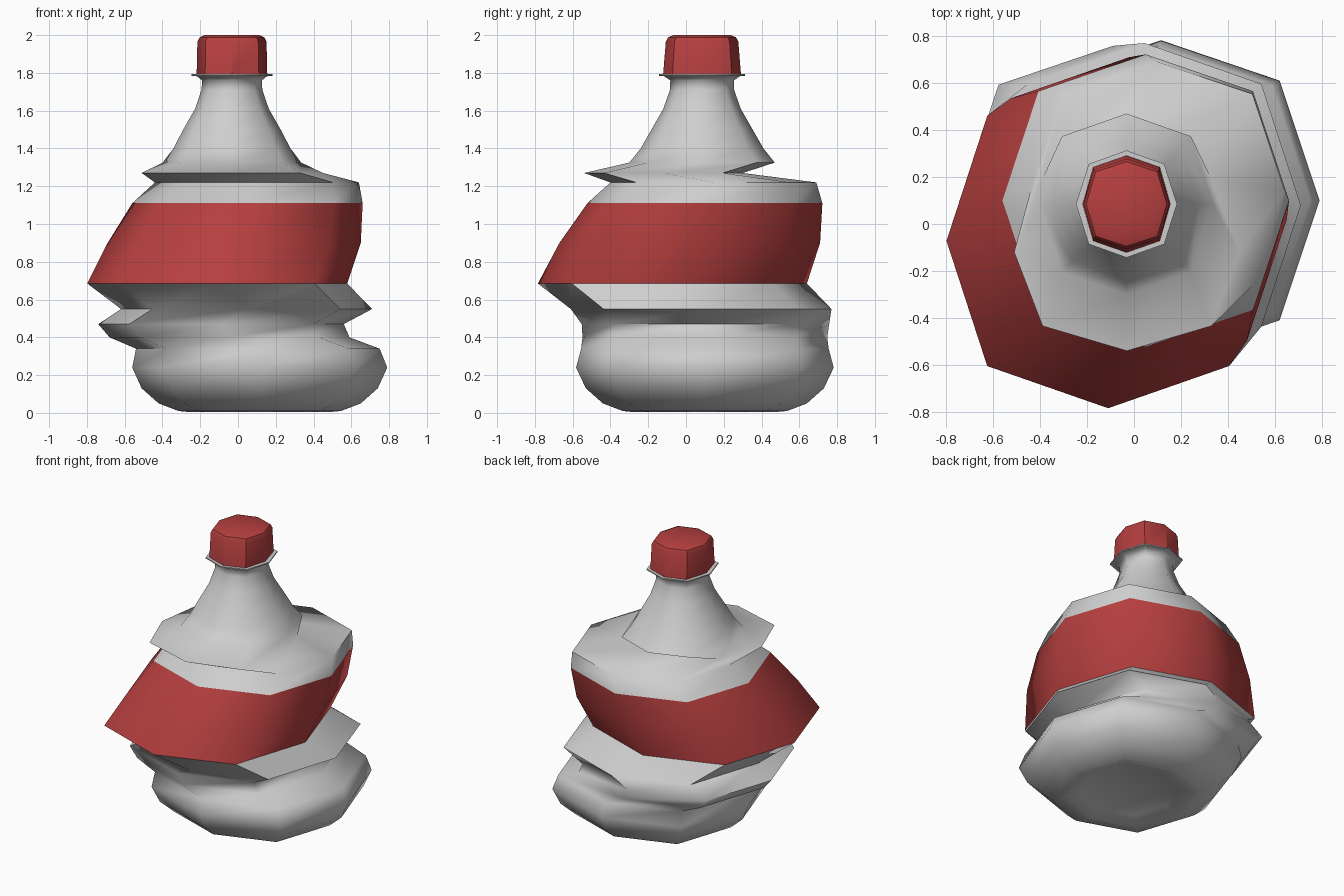
import bpy, bmesh, math

if "Cube" in bpy.data.objects:
    bpy.data.objects.remove(bpy.data.objects["Cube"])

def material(name, rgb):
    m = bpy.data.materials.new(name)
    m.diffuse_color = (*rgb, 1)
    m.use_nodes = True
    m.node_tree.nodes["Principled BSDF"].inputs["Base Color"].default_value = m.diffuse_color
    return m

GREY = material("pale grey plastic", (0.62, 0.62, 0.62))
RED = material("red", (0.47, 0.05, 0.05))

# slightly squared octagon: corner points lie a little outside the circle
def ring(z, cx, cy, rx, ry, d=0.748):
    unit = [(1, 0), (d, d), (0, 1), (-d, d), (-1, 0), (-d, -d), (0, -1), (d, -d)]
    return [(cx + rx * u, cy + ry * v, z) for u, v in unit]

def loft(name, rings, mat, angle, bottom=None, top=None, d=0.748):
    """Skin a stack of rings; bottom / top are optional centre points closing the ends."""
    bm = bmesh.new()
    loops = [[bm.verts.new(p) for p in ring(*r, d)] for r in rings]
    for a, b in zip(loops, loops[1:]):
        for i in range(8):
            j = (i + 1) % 8
            bm.faces.new((a[i], a[j], b[j], b[i]))
    for loop, centre, flip in ((loops[0], bottom, True), (loops[-1], top, False)):
        if centre:
            c = bm.verts.new(centre)
            for i in range(8):
                f = (loop[i], loop[(i + 1) % 8], c)
                bm.faces.new(f[::-1] if flip else f)
    me = bpy.data.meshes.new(name)
    bm.to_mesh(me)
    bm.free()
    me.materials.append(mat)
    ob = bpy.data.objects.new(name, me)
    bpy.context.collection.objects.link(ob)
    bpy.ops.object.select_all(action='DESELECT')
    ob.select_set(True)
    bpy.context.view_layer.objects.active = ob
    bpy.ops.object.shade_smooth_by_angle(angle=math.radians(angle))
    return ob

# rings are (z, centre x, centre y, radius x, radius y)
LABEL_LOW = (0.685, -0.11, -0.072, 0.688, 0.712)
LABEL_TOP = (1.11, 0.05, 0.10, 0.61, 0.622)

# crumpled lower body with a hollow base
loft("lower_body", [
    (0.035, 0.115, 0.10, 0.30, 0.30),
    (0.005, 0.115, 0.10, 0.38, 0.385),
    (0.01, 0.115, 0.10, 0.43, 0.435),
    (0.05, 0.115, 0.10, 0.535, 0.54),
    (0.13, 0.115, 0.10, 0.625, 0.63),
    (0.24, 0.115, 0.10, 0.675, 0.682),
    (0.34, 0.105, 0.10, 0.645, 0.655),
    (0.40, -0.045, 0.10, 0.635, 0.648),
    (0.47, -0.09, 0.103, 0.65, 0.655),
    (0.55, 0.045, 0.08, 0.665, 0.69),
    LABEL_LOW], GREY, 62, bottom=(0.115, 0.10, 0.06))

# label band
loft("label", [LABEL_LOW, (0.90, -0.02, 0.02, 0.67, 0.69), LABEL_TOP], RED, 62)

# dented shoulder, neck and collar
NX, NY = -0.032, 0.085
loft("shoulder_and_neck", [
    LABEL_TOP,
    (1.22, 0.10, 0.145, 0.54, 0.545),
    (1.27, -0.03, -0.12, 0.48, 0.42),
    (1.325, NX, NY, 0.367, 0.385),
    (1.40, NX, NY, 0.31, 0.325),
    (1.50, NX, NY, 0.258, 0.268),
    (1.61, NX, NY, 0.195, 0.205),
    (1.71, NX, NY, 0.161, 0.17),
    (1.76, NX, NY, 0.158, 0.168),
    (1.782, NX, NY, 0.185, 0.20),
    (1.785, NX, NY, 0.215, 0.228),
    (1.793, NX, NY, 0.215, 0.228),
    (1.793, NX, NY, 0.15, 0.16)], GREY, 62)

# screw cap
loft("cap", [
    (1.793, NX, NY, 0.187, 0.206),
    (1.965, NX, NY, 0.183, 0.192),
    (1.988, NX, NY, 0.172, 0.180),
    (2.0, NX, NY, 0.145, 0.152)], RED, 36,
    bottom=(NX, NY, 1.793), top=(NX, NY, 2.0), d=0.76)
